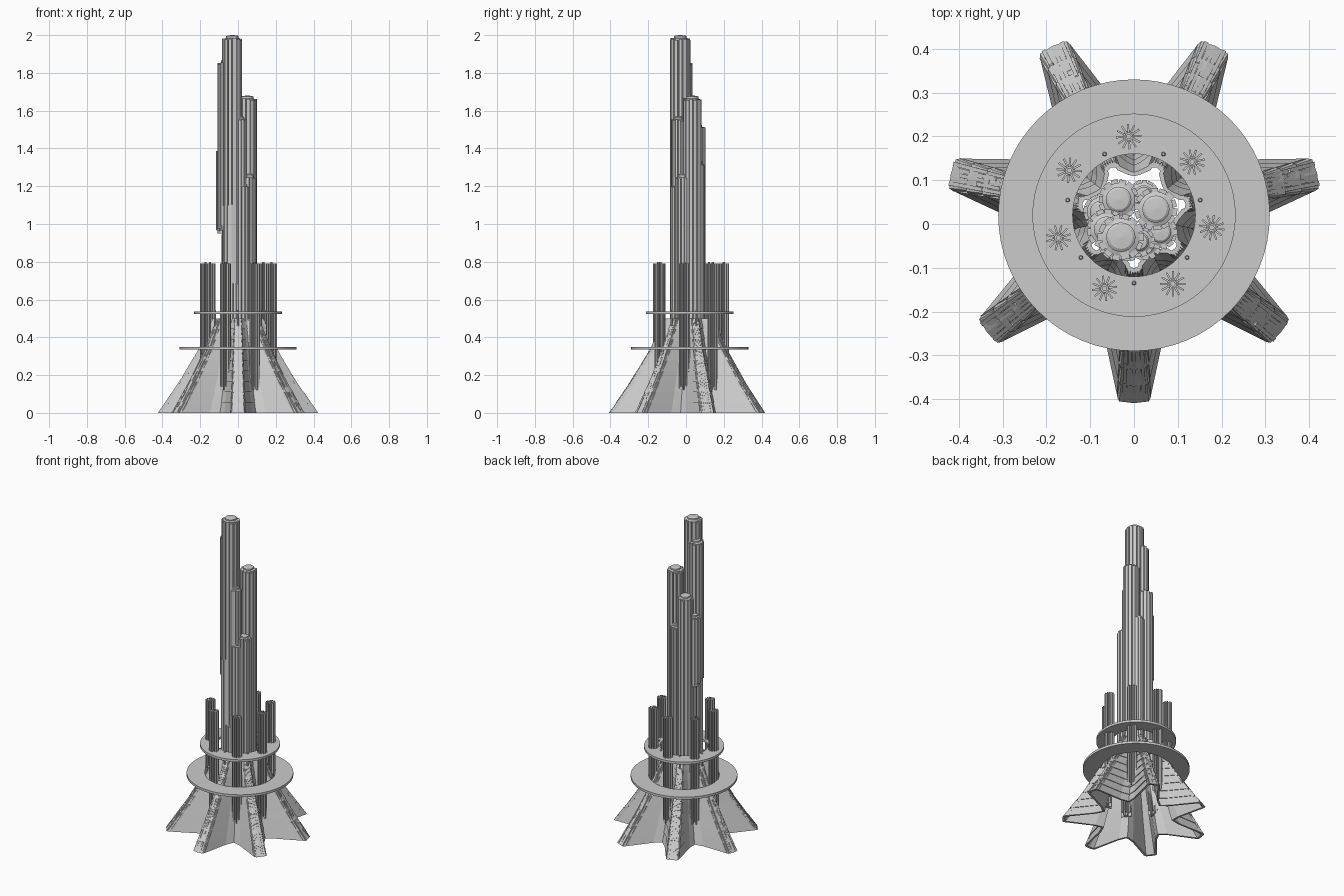
import bpy, bmesh, random
from math import sin, cos, tan, pi, radians

if "Cube" in bpy.data.objects:
    bpy.data.objects.remove(bpy.data.objects["Cube"])

random.seed(4)
CY = 0.02            # centre of the seven-fold plan
N = 7
STEP = 2 * pi / N


def finish(bm, name, smooth=False):
    bmesh.ops.recalc_face_normals(bm, faces=bm.faces)
    me = bpy.data.meshes.new(name)
    bm.to_mesh(me)
    bm.free()
    ob = bpy.data.objects.new(name, me)
    bpy.context.collection.objects.link(ob)
    if smooth:
        bpy.context.view_layer.objects.active = ob
        ob.select_set(True)
        bpy.ops.object.shade_smooth_by_angle(angle=radians(35))
        ob.select_set(False)
    return ob


def loft(bm, rings, wrap=False):
    vs = [[bm.verts.new(p) for p in ring] for ring in rings]
    pairs = list(zip(vs, vs[1:])) + ([(vs[-1], vs[0])] if wrap else [])
    for a, b in pairs:
        for i in range(len(a)):
            j = (i + 1) % len(a)
            bm.faces.new((a[i], a[j], b[j], b[i]))
    return vs


def circle(x, y, z, r, n):
    return [(x + r * cos(2 * pi * i / n), y + r * sin(2 * pi * i / n), z) for i in range(n)]


def revolve(bm, x, y, profile, n, caps=True):
    vs = loft(bm, [circle(x, y, z, r, n) for r, z in profile], wrap=not caps)
    if caps:
        bm.faces.new(vs[0])
        bm.faces.new(vs[-1])


def hexa(bm, low, high):
    vs = loft(bm, [low, high])
    bm.faces.new(vs[0])
    bm.faces.new(vs[1])


def lobe_pt(k, r, lat, z):
    a = -pi / 2 + k * STEP
    return (r * cos(a) - lat * sin(a), CY + r * sin(a) + lat * cos(a), z)


# Skirt profile: ridge radius, valley radius and ridge half width by height
def lerp_table(z, table):
    for (z0, v0), (z1, v1) in zip(table, table[1:]):
        if z <= z1:
            return v0 + (v1 - v0) * (z - z0) / (z1 - z0)
    return table[-1][1]


def ridge(z):
    return lerp_table(z, [(0, .424), (.17, .307), (.34, .205), (.5, .13)])


def valley(z):
    return lerp_table(z, [(0, .215), (.25, .15), (.5, .098)])


def half(z):
    return .034 - .034 * z


def star(z, off):
    pts = []
    for k in range(N):
        R, V, w = ridge(z) + off, valley(z) + off, half(z) + off * .7
        vr, vl = V * cos(STEP / 2), V * sin(STEP / 2)
        mr, ml = vr + .22 * (R - vr), vl + (w - vl) * .38
        side = [(R - .004, w * .9), (R - .012, w), (mr, ml)]
        pts += [lobe_pt(k, r, -l, z) for r, l in reversed(side)]
        pts += [lobe_pt(k, R, 0, z)]
        pts += [lobe_pt(k, r, l, z) for r, l in side]
        pts += [lobe_pt(k, vr / cos(STEP / 2) * cos(STEP / 2), vl, z)]
    return pts


# Lapped panel skirt, hollow and open at both ends
ROWS = 9
bm = bmesh.new()
rings = []
for i in range(ROWS):
    rings += [star(.5 * i / ROWS, .005), star(.5 * (i + 1) / ROWS, 0)]
rings += [star(.5 * (ROWS - i) / ROWS, -.009) for i in range(ROWS + 1)]
loft(bm, rings, wrap=True)
finish(bm, "panel_skirt")

# Staggered slats running down every ridge
bm = bmesh.new()
for k in range(N):
    for j in range(-3, 4):
        z = 0.0
        drop = .002 if abs(j) < 3 else .014
        while z < .5:
            z2 = min(.5, z + random.uniform(.05, .13))
            h = random.uniform(.003, .007)

            def sec(zz):
                c, w = half(zz) * j / 3, half(zz) / 3 * .44
                r = ridge(zz) - drop
                return [lobe_pt(k, r + a, c + b, zz) for a, b in
                        ((h, -w), (h, w), (-.006, w), (-.006, -w))]
            hexa(bm, sec(z), sec(z2))
            z = z2 + .001
finish(bm, "ridge_slats")

# Two flat landing rings
for name, ri, ro, z0, z1 in (("lower_ring", .205, .31, .335, .35),
                             ("upper_ring", .14, .232, .523, .538)):
    bm = bmesh.new()
    revolve(bm, 0, CY, [(ri, z0), (ro, z0), (ro, z1), (ri, z1)], 64, caps=False)
    finish(bm, name, True)

# Small pegs on the upper ring above the ridges
bm = bmesh.new()
for k in range(N):
    x, y, _ = lobe_pt(k, .155, 0, 0)
    revolve(bm, x, y, [(.005, .46), (.005, .542), (.003, .546)], 10)
finish(bm, "ring_pegs", True)


def fin(bm, x, y, a, r0, r1, w, z0, z1):
    c, s = cos(a), sin(a)

    def sec(z):
        return [(x + r * c - t * s, y + r * s + t * c, z)
                for r, t in ((r0, -w), (r1, -w), (r1, w), (r0, w))]
    hexa(bm, sec(z0), sec(z1))


# Seven slim finned columns standing in the valleys
for k in range(N):
    a = radians(93.8) + k * STEP
    x, y = .18 * cos(a), CY + .18 * sin(a)
    bm = bmesh.new()
    revolve(bm, x, y, [(.013, .12), (.013, .785)], 14)
    revolve(bm, x, y, [(.006, .78), (.006, .80)], 10)
    for i in range(12):
        fin(bm, x, y, a + i * pi / 6, .008, .029, .0022, .12 + .02 * (i % 2), .79)
    finish(bm, f"outer_column_{k + 1}")

# Central cluster of ribbed towers: x, y, radius, bottom, top
towers = [
    (-.030, -.030, .054, .40, 1.985),
    (.050, .034, .050, .40, 1.665),
    (-.062, -.012, .047, .97, 1.855),
    (-.035, .056, .047, .40, 1.515),
    (-.074, .028, .042, .95, 1.395),
    (.012, -.040, .036, .40, 1.555),
    (.060, -.018, .040, .40, 1.25),
    (.024, -.042, .042, .40, 1.20),
    (.022, .066, .036, .40, 1.32),
    (-.040, -.042, .042, .40, 1.105),
    (-.045, .030, .042, .40, .95),
    (-.015, -.052, .034, .40, .685),
]
for t, (x, y, r, z0, z1) in enumerate(towers):
    bm = bmesh.new()
    revolve(bm, x, y, [(r * .8, z0), (r * .8, z1 - .004), (r * .62, z1),
                       (r * .62, z1 + .009), (r * .5, z1 + .013), (.002, z1 + .015)], 20)
    n = 14
    for i in range(n):
        fin(bm, x, y, 2 * pi * i / n + t * .3, r * .6, r * random.uniform(.95, 1.0),
            r * random.uniform(.15, .19), z0 + random.uniform(0, .02),
            z1 - random.uniform(0, .012))
    finish(bm, f"tower_{t + 1}")
